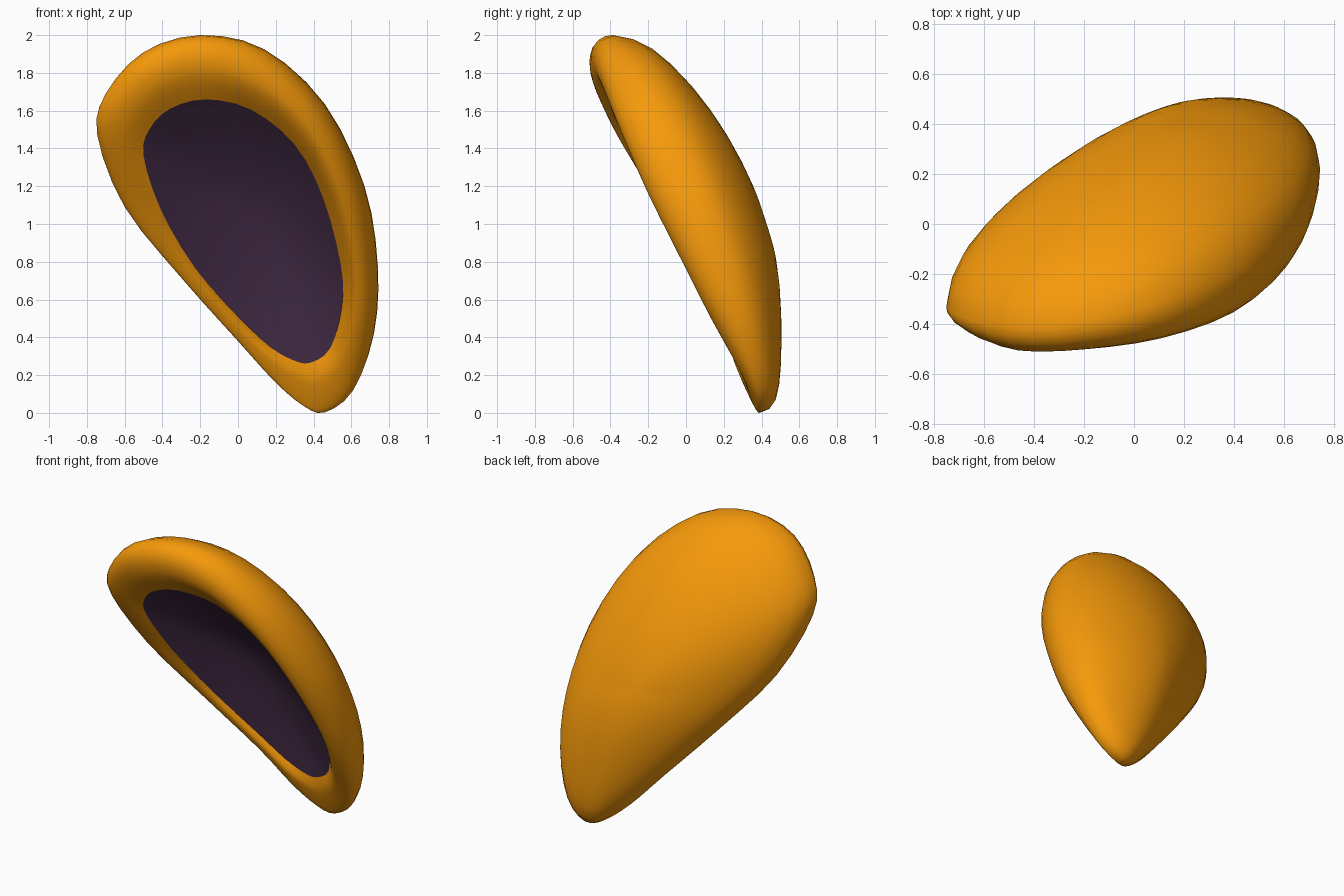
import bpy, bmesh, math

if "Cube" in bpy.data.objects:
    bpy.data.objects.remove(bpy.data.objects["Cube"])

# Paired outline / lining-edge controls:
# outer x, z, inner x, z, rim height, lining-edge depth, outline setback
CTRL = [
    (-.20, 2.00, -.17, 1.66, .165, -.12, 0), (-.50, 1.91, -.36, 1.61, .15, -.11, 0),
    (-.70, 1.69, -.47, 1.50, .11, -.08, 0), (-.745, 1.47, -.50, 1.36, .07, -.05, 0),
    (-.60, 1.09, -.41, 1.08, .00, .00, .03), (-.30, .715, -.23, .77, -.03, .05, .05),
    (.00, .38, .00, .51, -.03, .06, .05), (.20, .16, .17, .35, .00, .04, .015),
    (.35, .035, .29, .28, .01, .02, 0), (.46, .003, .385, .266, .02, .01, 0),
    (.61, .12, .49, .345, .05, .00, 0), (.72, .42, .55, .56, .12, -.03, 0),
    (.74, .78, .545, .78, .17, -.06, 0), (.67, 1.20, .45, 1.14, .22, -.105, 0),
    (.46, 1.635, .30, 1.42, .225, -.135, 0), (.14, 1.925, .07, 1.605, .195, -.12, 0),
]
CX, CZ = .08, 1.02
STEPS = 3


def catmull(a, b, c, d, t):
    return tuple(.5 * (2 * q + (r - p) * t + (2 * p - 5 * q + 4 * r - s) * t * t
                       + (3 * q - p - 3 * r + s) * t ** 3) for p, q, r, s in zip(a, b, c, d))


N = len(CTRL)
LOOP = [catmull(CTRL[i - 1], CTRL[i], CTRL[(i + 1) % N], CTRL[(i + 2) % N], k / STEPS)
        for i in range(N) for k in range(STEPS)]


def relaxed(loop, times):
    # rounds a loop by averaging neighbours
    for _ in range(times):
        loop = [tuple((a + 2 * b + c) / 4 for a, b, c in
                      zip(loop[i - 1], loop[i], loop[(i + 1) % len(loop)]))
                for i in range(len(loop))]
    return loop


def place(x, z, depth):
    # the whole form leans on a tilted plane
    return (x, .315 + .169 * x - .335 * z + depth, z)


def bulge(z):
    t = max(0, min(1, (z - .1) / .9))
    return .335 + .09 * t * t * (3 - 2 * t) + .09 * max(0, z - 1)


def back_ring(phi):
    s = math.cos(phi)
    out = []
    for p in relaxed(LOOP, int(70 * (1 - s))):
        x, z = CX + (p[0] - CX) * s, CZ + (p[1] - CZ) * s
        out.append(place(x, z, bulge(z) * math.sin(phi) + p[6] * s ** 3))
    return out


def rim_ring(u):
    # u: 0 outline, 1 crest, 2 lining edge
    out = []
    for ox, oz, ix, iz, c, p, e in LOOP:
        if u <= 1:
            t = .55 * (1 - math.cos(u * math.pi / 2))
            d = e - (c + e) * math.sin(u * math.pi / 2)
        else:
            v, k = u - 1, math.radians(95)
            t = .55 + .45 * v
            d = -c + (p + c) * (1 - math.cos(v * k)) / (1 - math.cos(k))
        out.append(place(ox + (ix - ox) * t, oz + (iz - oz) * t, d))
    return out


def dish_ring(s):
    # rounds towards the middle, exact at the edge
    return [place(CX + (q[2] - CX) * s, CZ + (q[3] - CZ) * s, q[5] * s * s + .11 * (1 - s * s))
            for q in relaxed(LOOP, int(30 * (1 - s)))]


def loft(name, rings, pole, color, flip=False):
    # rings run from the centre pole outwards
    bm = bmesh.new()
    centre = bm.verts.new(pole)
    rows = [[bm.verts.new(co) for co in r] for r in rings]
    n = len(LOOP)
    for i in range(n):
        j = (i + 1) % n
        bm.faces.new((centre, rows[0][i], rows[0][j]))
        for a, b in zip(rows, rows[1:]):
            bm.faces.new((a[i], b[i], b[j], a[j]))
    if flip:
        bmesh.ops.reverse_faces(bm, faces=bm.faces[:])
    me = bpy.data.meshes.new(name)
    bm.to_mesh(me)
    bm.free()
    me.shade_smooth()
    ob = bpy.data.objects.new(name, me)
    bpy.context.collection.objects.link(ob)
    mat = bpy.data.materials.new(name + "_colour")
    mat.diffuse_color = color
    mat.use_nodes = True
    mat.node_tree.nodes["Principled BSDF"].inputs["Base Color"].default_value = mat.diffuse_color
    me.materials.append(mat)


# Domed back and rolled rim
back = [back_ring(math.radians(a)) for a in (82, 73, 64, 55, 46, 37, 28, 19, 10)]
rim = [rim_ring(k / 6) for k in range(13)]
loft("shell", back + rim, place(CX, CZ, bulge(CZ)), (.92, .32, .003, 1), flip=True)

# Dark dished lining
loft("inner_lining", [dish_ring(k / 8) for k in range(1, 9)],
     place(CX, CZ, .11), (.065, .028, .07, 1))
